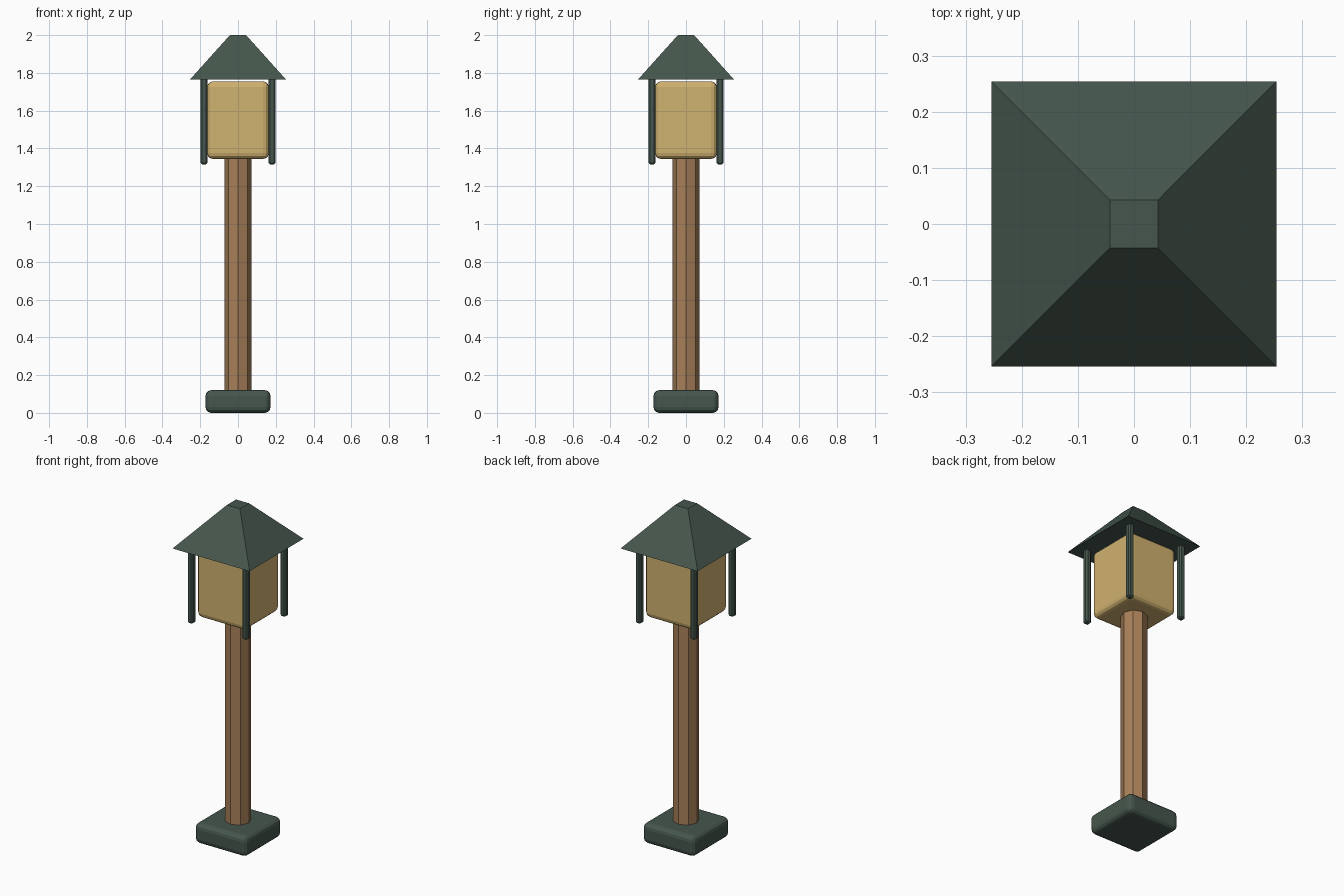
import bpy, math

if "Cube" in bpy.data.objects:
    bpy.data.objects.remove(bpy.data.objects["Cube"])


def material(name, color):
    m = bpy.data.materials.new(name)
    m.diffuse_color = (*color, 1)
    m.use_nodes = True
    m.node_tree.nodes["Principled BSDF"].inputs["Base Color"].default_value = m.diffuse_color
    return m


GREEN = material("dark green metal", (0.060, 0.094, 0.074))
WOOD = material("brown wood", (0.390, 0.215, 0.100))
GLOW = material("warm lamp glass", (0.630, 0.445, 0.160))


def finish(name, mat):
    ob = bpy.context.object
    ob.name = name
    ob.data.materials.append(mat)
    return ob


def rounded_box(name, mat, x, y, z0, z1, width, bevel, segments):
    bpy.ops.mesh.primitive_cube_add(size=1, location=(x, y, (z0 + z1) / 2))
    ob = finish(name, mat)
    ob.scale = (width, width, z1 - z0)
    bpy.ops.object.transform_apply(location=False, rotation=False, scale=True)
    mod = ob.modifiers.new("Bevel", "BEVEL")
    mod.width = bevel
    mod.segments = segments
    return ob


# Foot and lamp body
rounded_box("base", GREEN, 0, 0, 0.0, 0.12, 0.344, 0.03, 3)
rounded_box("lamp_body", GLOW, 0, 0, 1.345, 1.755, 0.326, 0.03, 3)

# Eight-sided post, an edge facing each axis
bpy.ops.mesh.primitive_cylinder_add(vertices=8, radius=0.072, depth=1.36,
                                    location=(0, 0, 0.69))
finish("post", WOOD)

# Slim bars hanging from the roof at the four corners
for i, (sx, sy) in enumerate([(-1, -1), (1, -1), (1, 1), (-1, 1)]):
    rounded_box(f"corner_bar_{i + 1}", GREEN, 0.18 * sx, 0.18 * sy,
                1.315, 1.775, 0.036, 0.008, 1)

# Truncated pyramid roof
bpy.ops.mesh.primitive_cone_add(vertices=4, radius1=0.254 * math.sqrt(2),
                                radius2=0.043 * math.sqrt(2), depth=0.235,
                                location=(0, 0, 1.8825),
                                rotation=(0, 0, math.pi / 4))
finish("roof", GREEN)
